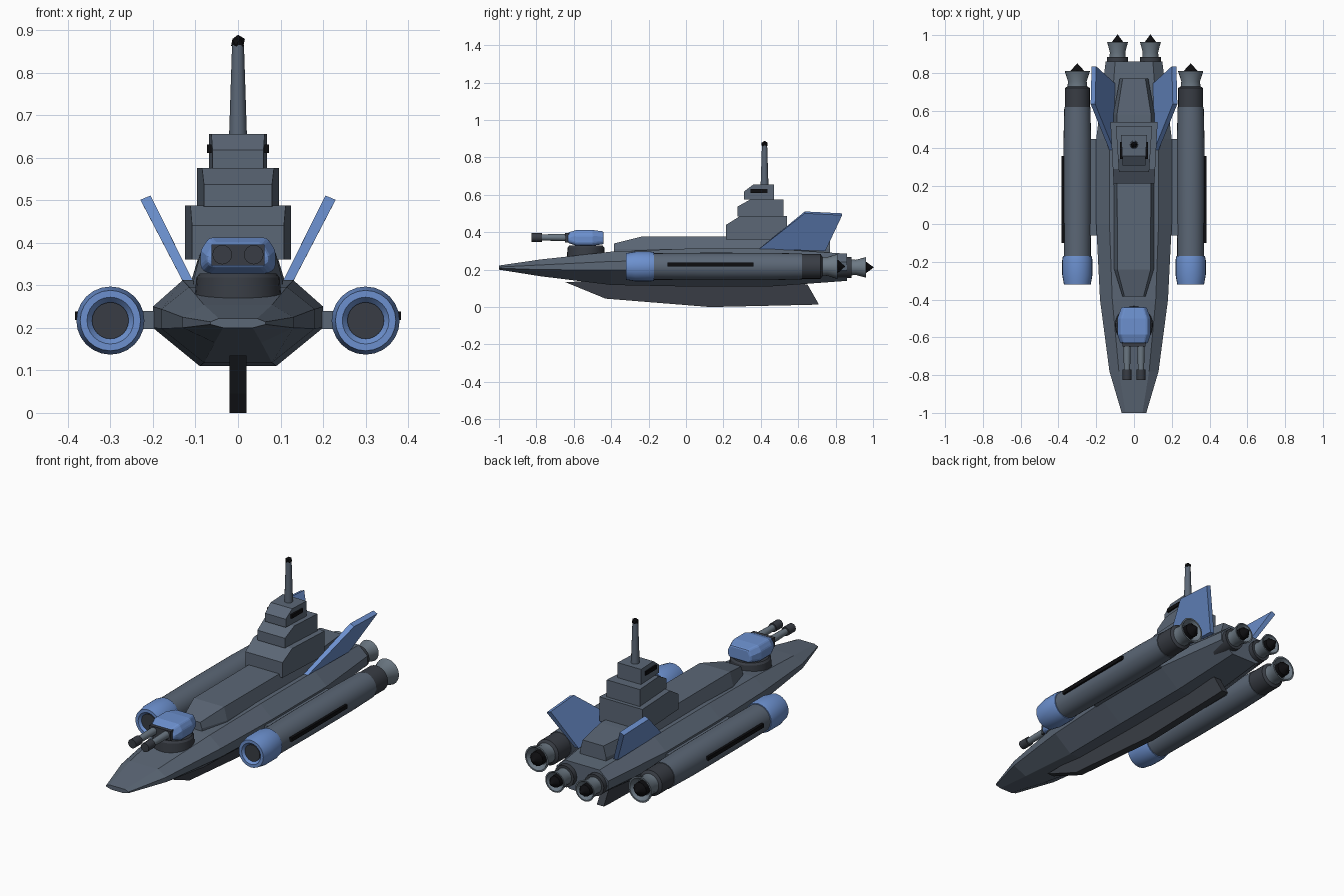
import bpy, bmesh, math
from mathutils import Vector

if "Cube" in bpy.data.objects:
    bpy.data.objects.remove(bpy.data.objects["Cube"])


def material(name, rgb):
    m = bpy.data.materials.new(name)
    m.diffuse_color = (*rgb, 1)
    m.use_nodes = True
    m.node_tree.nodes["Principled BSDF"].inputs["Base Color"].default_value = m.diffuse_color
    return m


GREY = material("hull_grey", (0.105, 0.135, 0.18))
STEEL = material("nozzle_steel", (0.15, 0.19, 0.23))
DARK = material("dark_metal", (0.04, 0.046, 0.058))
BLUE = material("blue_paint", (0.15, 0.28, 0.62))
BLACK = material("black", (0.004, 0.004, 0.005))


def loft(name, rings, mat, smooth=False):
    """Skin a list of equal-length point rings and cap both ends."""
    bm = bmesh.new()
    vs = [[bm.verts.new(p) for p in ring] for ring in rings]
    n = len(vs[0])
    for a, b in zip(vs, vs[1:]):
        for i in range(n):
            j = (i + 1) % n
            bm.faces.new((a[i], a[j], b[j], b[i]))
    bm.faces.new(vs[0])
    bm.faces.new(vs[-1])
    bmesh.ops.recalc_face_normals(bm, faces=bm.faces)
    me = bpy.data.meshes.new(name)
    bm.to_mesh(me)
    bm.free()
    ob = bpy.data.objects.new(name, me)
    bpy.context.collection.objects.link(ob)
    me.materials.append(mat)
    if smooth:
        bpy.ops.object.select_all(action='DESELECT')
        ob.select_set(True)
        bpy.context.view_layer.objects.active = ob
        bpy.ops.object.shade_smooth_by_angle(angle=math.radians(30))
    return ob


def turned(name, profile, origin, mat, axis='Y', sides=24):
    """Revolve (distance along axis, radius) pairs."""
    o, rings = Vector(origin), []
    for d, r in profile:
        ring = []
        for i in range(sides):
            a = 2 * math.pi * i / sides
            c, s = r * math.cos(a), r * math.sin(a)
            ring.append(o + Vector((c, d, s) if axis == 'Y' else (c, s, d)))
        rings.append(ring)
    return loft(name, rings, mat, True)


def box(name, x, y, z, mat):
    return loft(name, [[(a, y[0], z[0]), (a, y[1], z[0]), (a, y[1], z[1]), (a, y[0], z[1])]
                       for a in x], mat)


def section(y, half):
    """Symmetric cross-section at y from right-side (x, z) points."""
    return [(x, y, z) for x, z in half] + [(-x, y, z) for x, z in reversed(half)]


# Hull: y, top half width and z, side half width and two z, bottom half width and z
hull = [(-1.0, .045, .222, .065, .214, .208, .035, .200),
        (-.78, .080, .254, .130, .225, .200, .055, .165),
        (-.40, .115, .296, .180, .244, .198, .080, .118),
        (0.00, .130, .312, .200, .250, .200, .090, .110),
        (0.45, .130, .312, .200, .250, .200, .090, .110),
        (0.86, .100, .285, .150, .240, .195, .075, .140)]
loft("hull", [section(y, [(a, b), (c, d), (c, e), (f, g)]) for y, a, b, c, d, e, f, g in hull], GREY)

# Raised deck
deck = [(-.385, .060, .050, .340), (-.24, .105, .088, .376),
        (.58, .110, .090, .376), (.77, .075, .060, .366)]
loft("upper_deck", [section(y, [(w, .27), (w, .31), (t, h)]) for y, w, t, h in deck], GREY)

# Keel
keel = [(-.65, .135), (-.43, .045), (.13, .003), (.67, .012), (.71, .015), (.65, .12), (.5, .14)]
keel[2] = (.13, 0)
loft("keel", [[(x, y, z) for y, z in keel] for x in (-.02, .02)], DARK)

# Command tower: tiers with sloped brow and narrower front
tiers = [(.215, .54, .36, .44, .487, .29, .108, .125),
         (.275, .52, .485, .537, .576, .345, .080, .096),
         (.31, .47, .575, .618, .655, .36, .060, .068)]
for n, (f, b, z0, zm, z1, ft, wf, wb) in enumerate(tiers, 1):
    prof = [(f, z0), (f, zm), (ft, z1), (b, z1), (b, z0)]
    loft(f"tower_tier_{n}", [[(s * (wf + (wb - wf) * (y - f) / (b - f)), y, z) for y, z in prof]
                             for s in (-1, 1)], GREY)
turned("mast", [(.65, .021), (.865, .014)], (0, .42, 0), GREY, 'Z', 12)
bpy.ops.mesh.primitive_ico_sphere_add(subdivisions=1, radius=.018, location=(0, .42, .871))
bpy.context.object.name = "mast_beacon"
bpy.context.object.data.materials.append(BLACK)


def engine(name, x, z, y, r):
    """Open bell and black exhaust cone; y is the bell's front."""
    turned(name + "_bell", [(0, .78 * r), (.03, .74 * r), (.085, r), (.085, .88 * r), (.05, .6 * r)],
           (x, y, z), STEEL)
    turned(name + "_exhaust", [(.05, .55 * r), (.085, .55 * r), (.125, .001)], (x, y, z), BLACK, sides=12)


for s, side in ((1, "right"), (-1, "left")):
    # Side nacelle
    o = (s * .30, 0, .217)
    turned(side + "_nacelle", [(-.18, .071), (.1, .0735), (.45, .073), (.62, .069)], o, GREY)
    turned(side + "_nacelle_band", [(.61, .066), (.72, .066), (.73, .05)], o, DARK)
    turned(side + "_intake", [(-.17, .07), (-.17, .076), (-.19, .08), (-.27, .08),
                              (-.32, .071), (-.32, .055), (-.305, .043)], o, BLUE)
    turned(side + "_intake_mouth", [(-.31, .043), (-.2, .043)], o, DARK)
    engine(side + "_nacelle_engine", s * .30, .217, .725, .067)
    box(side + "_nacelle_strip", (s * .35, s * .383), (-.10, .36), (.218, .238), BLACK)
    box(side + "_pylon", (s * .15, s * .26), (-.06, .45), (.197, .24), GREY)

    # Stern engine
    turned(side + "_stern_housing", [(.7, .058), (.885, .056)], (s * .087, 0, .212), DARK)
    engine(side + "_stern_engine", s * .087, .212, .878, .055)

    # Canted tail fin
    fin = [(.39, .31), (.635, .507), (.835, .497), (.745, .30)]
    loft(side + "_tail_fin", [[(s * (.118 + .505 * (z - .31) + t), y, z + (-.006 if t > 0 else .004) * (z > .4))
                               for y, z in fin] for t in (-.012, .012)], BLUE)

    # Tower window
    box(side + "_tower_window", (s * .05, s * .073), (.345, .435), (.611, .631), BLACK)

    # Gun barrel
    g = (s * .037, 0, .372)
    turned(side + "_gun_barrel", [(-.79, .016), (-.62, .020)], g, STEEL, sides=16)
    turned(side + "_gun_muzzle", [(-.825, .023), (-.77, .023)], g, DARK, sides=16)

# Gun turret
turned("turret_ring", [(.27, .102), (.318, .098), (.328, .09)], (0, -.535, 0), DARK, 'Z')
shape = [(-.632, .072, .343, .398), (-.585, .088, .328, .412),
         (-.50, .088, .328, .412), (-.44, .066, .336, .404)]
body = loft("turret_body", [section(y, [(w * .82, b), (w, b + .012), (w, t - .03), (w * .78, t)])
                            for y, w, b, t in shape], BLUE)
bev = body.modifiers.new("soft_edges", 'BEVEL')
bev.width, bev.segments = .008, 2
box("turret_mantlet", (-.062, .062), (-.648, -.6), (.346, .396), DARK)
